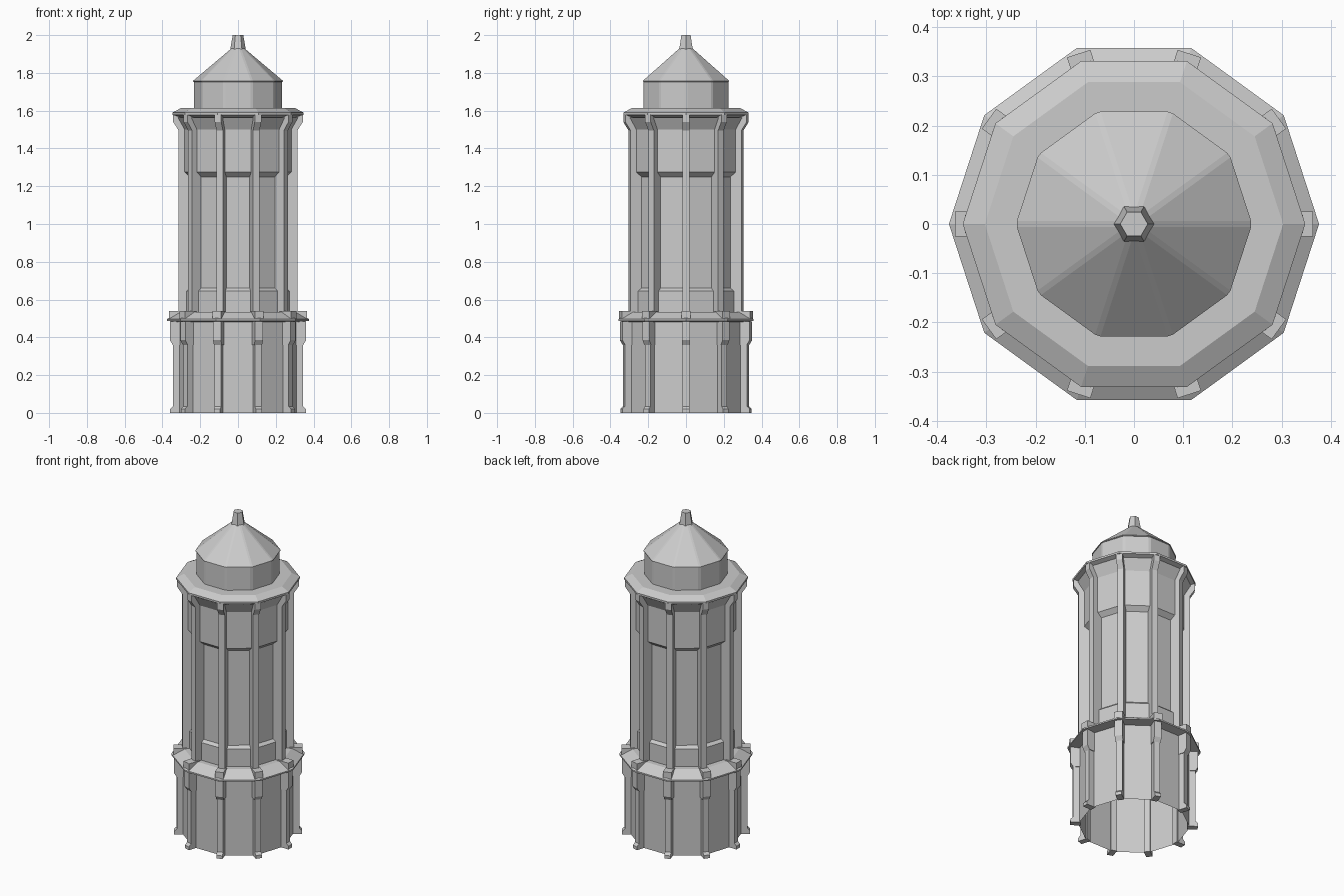
import bpy, bmesh
from math import cos, sin, pi
from mathutils import Matrix, Vector

cube = bpy.data.objects.get("Cube")
if cube:
    bpy.data.objects.remove(cube, do_unlink=True)

SIDES = 10
stone = bpy.data.materials.new("pale_grey_stone")
stone.use_nodes = True
grey = (0.6, 0.6, 0.6, 1)
stone.diffuse_color = grey
stone.node_tree.nodes["Principled BSDF"].inputs["Base Color"].default_value = grey


def finish(name, bm):
    mesh = bpy.data.meshes.new(name)
    bm.to_mesh(mesh)
    bm.free()
    mesh.materials.append(stone)
    obj = bpy.data.objects.new(name, mesh)
    bpy.context.collection.objects.link(obj)
    return obj


def ring_points(r, z, sides, cut):
    """Regular polygon; cut trims each corner by that length along its edges."""
    corners = [Vector((r * cos(2 * pi * i / sides), r * sin(2 * pi * i / sides), z))
               for i in range(sides)]
    if not cut:
        return corners
    points = []
    for i, p in enumerate(corners):
        for q in (corners[i - 1], corners[(i + 1) % sides]):
            points.append(p + (q - p).normalized() * cut)
    return points


def stack(name, profile, sides=SIDES, cut=0, cap=False):
    """Faceted wall through (radius, height) pairs listed from the bottom up."""
    bm = bmesh.new()
    rings = [[bm.verts.new(p) for p in ring_points(r, z, sides, cut)] for r, z in profile]
    for low, high in zip(rings, rings[1:]):
        for i in range(len(low)):
            j = (i + 1) % len(low)
            bm.faces.new((low[i], low[j], high[j], high[i]))
    if cap:
        bm.faces.new(rings[-1])
    return finish(name, bm)


def ribs(name, profile, width):
    """Side profile given thickness and repeated at every corner."""
    bm = bmesh.new()
    for i in range(SIDES):
        turn = Matrix.Rotation(2 * pi * i / SIDES, 3, 'Z')
        right, left = [[bm.verts.new(turn @ Vector((r, y, z))) for r, z in profile]
                       for y in (-width / 2, width / 2)]
        bm.faces.new(right)
        bm.faces.new(left[::-1])
        for a in range(len(profile)):
            b = (a + 1) % len(profile)
            bm.faces.new((right[b], right[a], left[a], left[b]))
    bmesh.ops.recalc_face_normals(bm, faces=bm.faces)
    return finish(name, bm)


# Lower storey, open underneath
stack("base_wall", [(0.315, 0), (0.315, 0.485)])
ribs("base_buttresses", [(0.30, 0), (0.36, 0), (0.36, 0.02), (0.345, 0.035),
                         (0.345, 0.36), (0.33, 0.37), (0.30, 0.37)], 0.036)
ribs("base_brackets", [(0.30, 0.36), (0.345, 0.36), (0.361, 0.385),
                       (0.361, 0.485), (0.30, 0.485)], 0.044)

# Sloping ledge with a block on each corner
stack("ledge", [(0.31, 0.48), (0.376, 0.487), (0.376, 0.496), (0.31, 0.535), (0.25, 0.535)])
ribs("ledge_blocks", [(0.29, 0.49), (0.364, 0.49), (0.364, 0.54), (0.29, 0.54)], 0.05)

# Main shaft with plinth band and thicker upper storey
stack("shaft", [(0.278, 0.53), (0.278, 0.645), (0.26, 0.66), (0.26, 1.25),
                (0.288, 1.275), (0.288, 1.5), (0.325, 1.565)], cut=0.018)
ribs("shaft_ribs", [(0.24, 0.53), (0.314, 0.53), (0.314, 1.495), (0.343, 1.54),
                    (0.343, 1.58), (0.24, 1.58)], 0.036)

# Cornice and flat deck
stack("cornice", [(0.31, 1.565), (0.348, 1.578), (0.348, 1.59), (0.303, 1.613), (0.22, 1.613)])

# Lantern drum and pointed roof
stack("drum", [(0.236, 1.61), (0.236, 1.755)], cut=0.008)
stack("roof", [(0.232, 1.752), (0.24, 1.754), (0.24, 1.758), (0.036, 1.93)], cut=0.006, cap=True)

# Finial
stack("finial", [(0.041, 1.925), (0.028, 2.0)], sides=6, cap=True)
